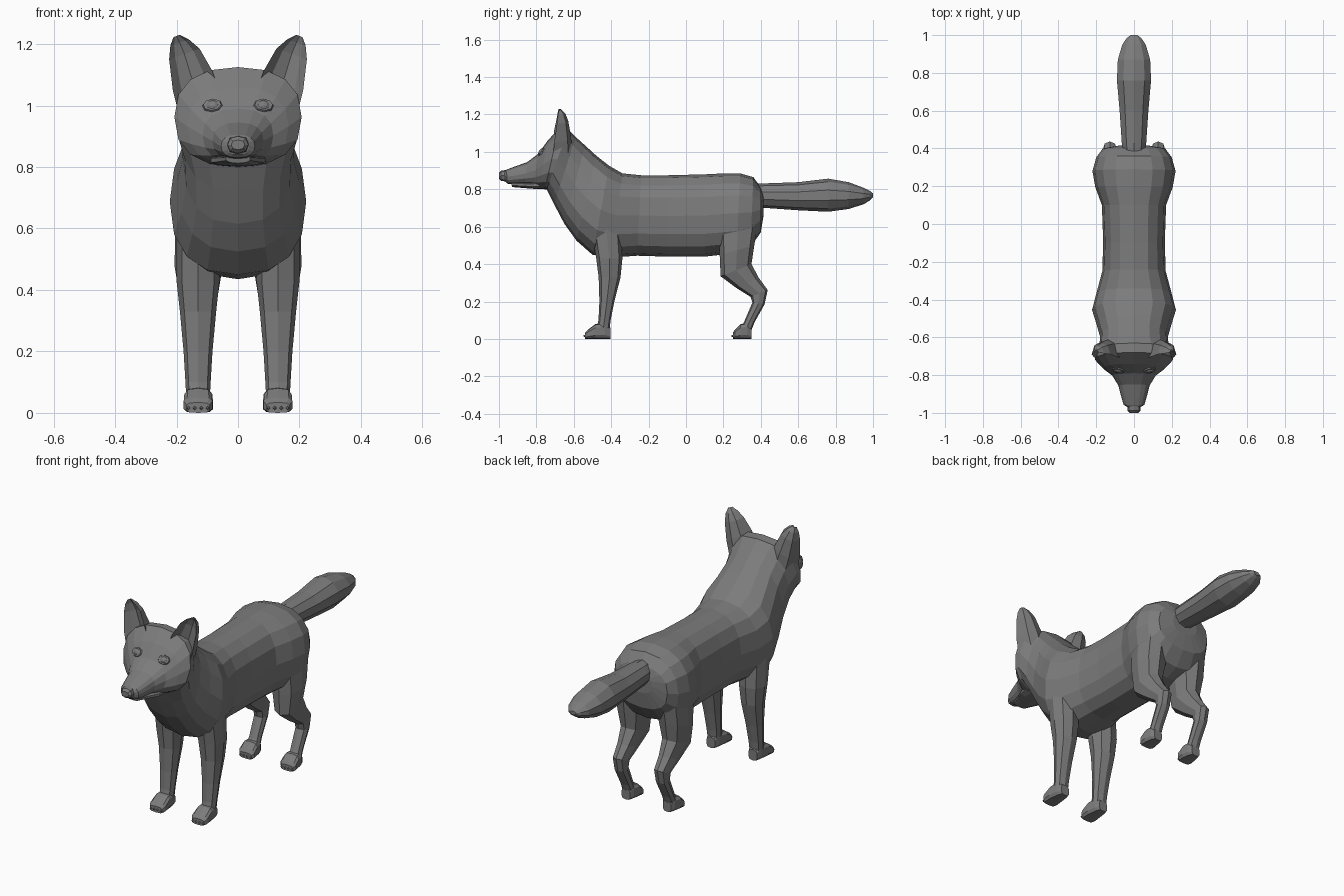
import bpy
import bmesh
from math import sin, cos, pi
from mathutils import Vector, Matrix
from mathutils.bvhtree import BVHTree

default = bpy.data.objects.get("Cube")
if default:
    bpy.data.objects.remove(default)

# Single fur colour
fur = bpy.data.materials.new("dark_grey_fur")
fur.use_nodes = True
COLOUR = (0.2, 0.2, 0.2, 1)
fur.diffuse_color = COLOUR
fur.node_tree.nodes["Principled BSDF"].inputs["Base Color"].default_value = COLOUR


def finish(name, bm, mirrored=False):
    """Turn a bmesh into a flat shaded object, optionally mirrored across x."""
    bmesh.ops.recalc_face_normals(bm, faces=bm.faces)
    mesh = bpy.data.meshes.new(name)
    bm.to_mesh(mesh)
    bm.free()
    mesh.materials.append(fur)
    obj = bpy.data.objects.new(name, mesh)
    bpy.context.scene.collection.objects.link(obj)
    if mirrored:
        mirror = obj.modifiers.new("Mirror", "MIRROR")
        mirror.use_axis = (True, False, False)
        mirror.use_mirror_merge = False
    return obj


def skin(bm, sections):
    """Bridge closed sections of equal point count and cap both ends."""
    rings = [[bm.verts.new(p) for p in section] for section in sections]
    for low, high in zip(rings, rings[1:]):
        for i in range(len(low)):
            j = (i + 1) % len(low)
            bm.faces.new((low[i], low[j], high[j], high[i]))
    bm.faces.new(rings[0])
    bm.faces.new(rings[-1])


def signed_power(value, power):
    return (1 if value >= 0 else -1) * abs(value) ** power


def oval(y_a, z_a, y_b, z_b, width, x=0, sides=16, square=2.4):
    """Squarish ring spanning two points of the side profile."""
    a, b = Vector((x, y_a, z_a)), Vector((x, y_b, z_b))
    middle, half = (a + b) / 2, (a - b) / 2
    points = []
    for i in range(sides):
        angle = 2 * pi * i / sides
        up = signed_power(cos(angle), 2 / square)
        side = signed_power(sin(angle), 2 / square)
        points.append(middle + half * up + Vector((width * side, 0, 0)))
    return points


def loft(name, rows, mirrored=False, **options):
    bm = bmesh.new()
    skin(bm, [oval(*row, **options) for row in rows])
    return finish(name, bm, mirrored)


# Torso, neck and head in one skin: upper y, z, lower y, z, half width
body = loft("body_and_head", [
    (.415, .77, .415, .66, .08),
    (.4, .81, .4, .57, .165),
    (.36, .865, .345, .49, .2),
    (.29, .885, .27, .46, .22),
    (.2, .885, .19, .45, .205),
    (.1, .88, .1, .44, .17),
    (-.1, .875, -.1, .44, .163),
    (-.24, .875, -.26, .445, .168),
    (-.34, .885, -.4, .435, .2),
    (-.41, .925, -.5, .45, .222),
    (-.48, .98, -.585, .525, .198),
    (-.54, 1.035, -.65, .615, .18),
    (-.59, 1.08, -.705, .72, .183),
    (-.63, 1.12, -.745, .8, .205),
    (-.68, 1.125, -.755, .8, .207),
    (-.74, 1.06, -.785, .805, .165),
    (-.79, .99, -.815, .815, .115),
    (-.85, .945, -.86, .825, .083),
    (-.92, .92, -.92, .825, .066),
    (-.96, .905, -.955, .83, .055),
    (-.972, .895, -.965, .84, .036),
])

# Lower jaw sits under the muzzle, leaving a mouth line
loft("lower_jaw", [
    (-.74, .86, -.74, .8, .1),
    (-.82, .84, -.82, .803, .088),
    (-.88, .84, -.88, .808, .06),
    (-.935, .84, -.93, .812, .04),
], sides=10)

loft("nose", [
    (-.95, .905, -.95, .84, .036),
    (-.988, .9, -.988, .845, .034),
    (-1, .888, -1, .856, .022),
], sides=8)

loft("tail", [
    (.37, .83, .37, .7, .06),
    (.43, .832, .43, .7, .068),
    (.6, .838, .6, .688, .08),
    (.76, .857, .76, .68, .095),
    (.87, .838, .87, .695, .09),
    (.95, .808, .95, .72, .065),
    (.985, .79, .985, .742, .04),
    (1, .778, 1, .757, .018),
], sides=10, square=2)

# Legs: front y, z, back y, z, half width, sideways offset
loft("front_legs", [
    (-.51, .62, -.35, .62, .07, .13),
    (-.48, .43, -.34, .43, .07, .13),
    (-.467, .33, -.35, .33, .059, .13),
    (-.463, .2, -.383, .2, .047, .13),
    (-.468, .1, -.403, .1, .041, .13),
    (-.48, .05, -.41, .04, .038, .13),
], mirrored=True, sides=8)

loft("hind_legs", [
    (.17, .62, .39, .66, .08, .125),
    (.18, .45, .365, .5, .078, .128),
    (.185, .335, .35, .4, .06, .128),
    (.27, .272, .39, .325, .045, .128),
    (.345, .225, .437, .262, .037, .128),
    (.355, .195, .42, .185, .035, .128),
    (.31, .09, .367, .09, .034, .128),
    (.285, .05, .345, .035, .036, .128),
], mirrored=True, sides=8)


def paw(name, toe_y, length, x):
    """Wedge shaped foot with four small pointed toes."""
    bm = bmesh.new()
    profile = [(0, .034, .038), (.12, .05, .048), (.42, .08, .046),
               (.8, .085, .037), (1, .06, .026)]
    skin(bm, [oval(toe_y + t * length, top, toe_y + t * length, 0, width,
                   x, sides=10, square=3.5) for t, top, width in profile])
    for i in range(4):
        place = Matrix.Translation((x + (i - 1.5) * .021, toe_y + .008, .016))
        bmesh.ops.create_cone(bm, cap_ends=True, segments=4, radius1=.014,
                              radius2=.004, depth=.03,
                              matrix=place @ Matrix.Rotation(pi / 2, 4, "X"))
    finish(name, bm, True)


paw("front_paws", -.54, .135, .13)
paw("hind_paws", .25, .1, .128)

# Cupped ears, open to the front: inner x, z, outer x, z, edge y, cup depth
ears = bmesh.new()
sections = []
for xi, zi, xo, zo, y, depth in [
    (.06, 1.05, .195, .98, -.71, .1),
    (.085, 1.115, .212, 1.05, -.705, .09),
    (.125, 1.185, .224, 1.15, -.69, .06),
    (.16, 1.215, .22, 1.195, -.685, .04),
    (.19, 1.23, .21, 1.222, -.68, .015),
]:
    inner, outer = Vector((xi, y, zi)), Vector((xo, y, zo))
    back, cup = Vector((0, depth, 0)), Vector((0, depth * .6, 0))
    sections.append([
        inner, inner.lerp(outer, .15) + back * .8, inner.lerp(outer, .5) + back,
        inner.lerp(outer, .85) + back * .8, outer,
        inner.lerp(outer, .8) + cup * .7, inner.lerp(outer, .5) + cup,
        inner.lerp(outer, .2) + cup * .7])
skin(ears, sections)
finish("ears", ears, True)

# Eyes: rimmed balls seated on the face surface
surface = BVHTree.FromPolygons([v.co for v in body.data.vertices],
                               [list(p.vertices) for p in body.data.polygons])
hit, normal, _, _ = surface.ray_cast(Vector((.083, -2, 1)), Vector((0, 1, 0)))
seat = Matrix.Translation(hit) @ normal.to_track_quat("Z", "Y").to_matrix().to_4x4()
eyes = bmesh.new()
bmesh.ops.create_cone(eyes, cap_ends=True, segments=8, radius1=.036, radius2=.03,
                      depth=.012, matrix=seat @ Matrix.Diagonal((1, .75, 1, 1)))
bmesh.ops.create_uvsphere(eyes, u_segments=8, v_segments=6, radius=.022,
                          matrix=seat @ Matrix.Diagonal((1, .85, .6, 1)))
finish("eyes", eyes, True)
